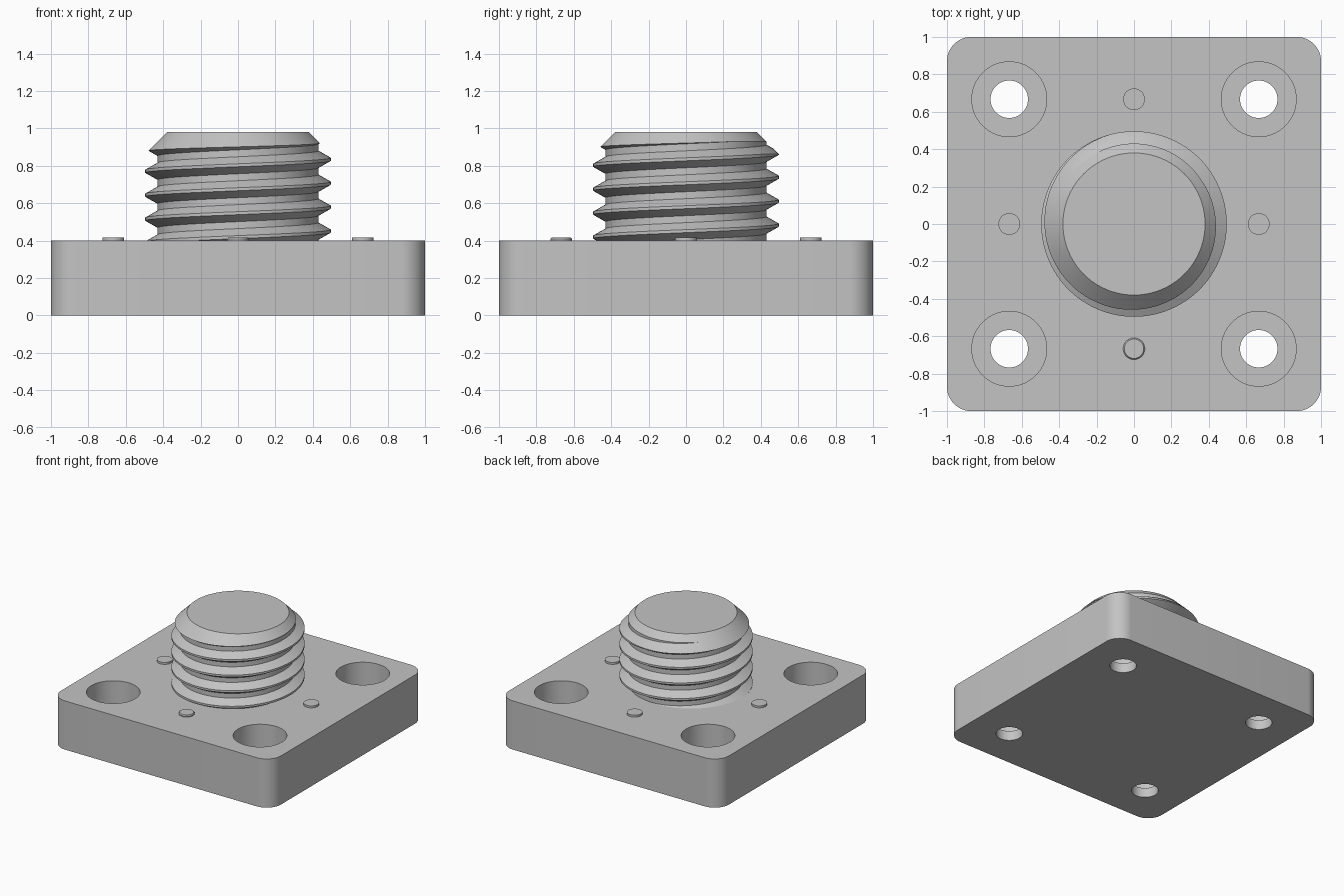
import bpy, bmesh, math
from mathutils import Vector

cube = bpy.data.objects.get("Cube")
if cube:
    bpy.data.objects.remove(cube, do_unlink=True)

SEG = 96
PLATE_H, HOLE_AT = 0.40, 0.667
PITCH, ROOT, CREST = 0.128, 0.43, 0.496

steel = bpy.data.materials.new("plain_grey")
steel.use_nodes = True
GREY = (0.55, 0.55, 0.55, 1)
steel.diffuse_color = GREY
steel.node_tree.nodes["Principled BSDF"].inputs["Base Color"].default_value = GREY


def finish(name, bm):
    bmesh.ops.recalc_face_normals(bm, faces=bm.faces)
    mesh = bpy.data.meshes.new(name)
    bm.to_mesh(mesh)
    bm.free()
    mesh.materials.append(steel)
    obj = bpy.data.objects.new(name, mesh)
    bpy.context.collection.objects.link(obj)
    return obj


def lathe(bm, profile, x=0, y=0, seg=SEG):
    """Closed solid of revolution from (radius, z) points."""
    angles = [math.tau * i / seg for i in range(seg)]
    rings = [[bm.verts.new((x + r * math.cos(a), y + r * math.sin(a), z))
              for a in angles] for r, z in profile]
    for low, high in zip(rings, rings[1:]):
        for i in range(seg):
            j = (i + 1) % seg
            bm.faces.new((low[i], low[j], high[j], high[i]))
    bm.faces.new(rings[0][::-1])
    bm.faces.new(rings[-1])


def activate(obj):
    bpy.ops.object.select_all(action='DESELECT')
    obj.select_set(True)
    bpy.context.view_layer.objects.active = obj


def combine(obj, other, operation):
    """Apply a boolean and remove the helper."""
    mod = obj.modifiers.new("cut", 'BOOLEAN')
    mod.operation, mod.object, mod.solver = operation, other, 'EXACT'
    activate(obj)
    bpy.ops.object.modifier_apply(modifier=mod.name)
    bpy.data.objects.remove(other, do_unlink=True)


def smooth(obj):
    activate(obj)
    bpy.ops.object.shade_smooth_by_angle(angle=math.radians(25))


# Base plate with rounded vertical corners
bm = bmesh.new()
bmesh.ops.create_cube(bm, size=2)
for v in bm.verts:
    v.co.z = PLATE_H if v.co.z > 0 else 0
upright = [e for e in bm.edges if abs(e.verts[0].co.z - e.verts[1].co.z) > 0.1]
bmesh.ops.bevel(bm, geom=upright, offset=0.13, segments=12, profile=0.5, affect='EDGES')
plate = finish("base_plate", bm)

# Four counterbored screw holes
bm = bmesh.new()
for sx in (-1, 1):
    for sy in (-1, 1):
        lathe(bm, [(0.1, -0.1), (0.1, 0.08), (0.2, 0.08), (0.2, 0.6)],
              sx * HOLE_AT, sy * HOLE_AT, 64)
combine(plate, finish("hole_cutter", bm), 'DIFFERENCE')

# Right-handed screw thread, flattened at both ends so that it closes
Z_LOW, Z_HIGH, CREST_Z = 0.3, 1.05, 0.835
tooth = [(-0.0455, ROOT), (-0.008, CREST), (0.008, CREST), (0.0455, ROOT)]
keys = [(CREST_Z + PITCH * k + dz, r) for k in range(-7, 4) for dz, r in tooth]
bm = bmesh.new()
columns = []
for i in range(SEG + 1):
    a = math.tau * i / SEG
    column = []
    for z, r in keys:
        z += PITCH * i / SEG
        if not Z_LOW < z < Z_HIGH:
            z, r = min(max(z, Z_LOW), Z_HIGH), ROOT
        column.append(bm.verts.new((r * math.cos(a), r * math.sin(a), z)))
    columns.append(column)
for left, right in zip(columns, columns[1:]):
    for k in range(len(keys) - 1):
        bm.faces.new((left[k], right[k], right[k + 1], left[k + 1]))
bm.faces.new([c[0] for c in columns[:-1]][::-1])
bm.faces.new([c[-1] for c in columns[:-1]])
bmesh.ops.remove_doubles(bm, verts=bm.verts, dist=0.00002)
thread = finish("threaded_stud", bm)

# Chamfer the top of the stud
bm = bmesh.new()
lathe(bm, [(0.6, 0.35), (0.6, 0.76), (0.38, 0.98)])
combine(thread, finish("chamfer_limit", bm), 'INTERSECT')
combine(plate, thread, 'UNION')
plate.name = "plate_with_threaded_stud"
smooth(plate)

# Low locating pins around the stud
for name, x, y in (("left_pin", 1, 0), ("right_pin", -1, 0),
                   ("front_pin", 0, -1), ("back_pin", 0, 1)):
    bm = bmesh.new()
    rim = 0.052 if name == "front_pin" else 0.058
    lathe(bm, [(0.058, 0.39), (0.058, 0.408), (rim, 0.416)],
          x * HOLE_AT, y * HOLE_AT, 48)
    smooth(finish(name, bm))
